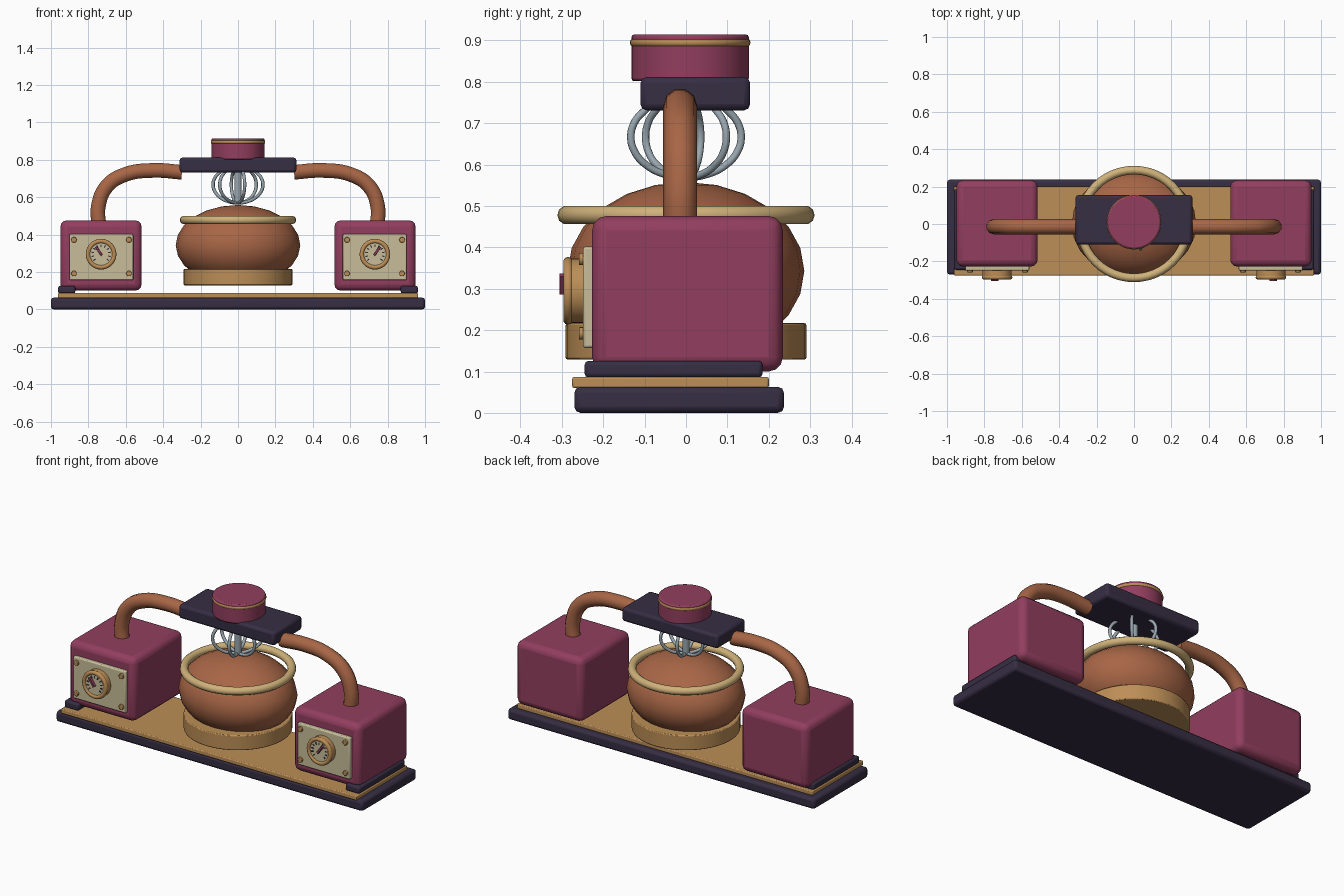
import bpy, math
from math import sin, cos, pi, radians

if "Cube" in bpy.data.objects:
    bpy.data.objects.remove(bpy.data.objects["Cube"])

def mat(name, r, g, b):
    lin = lambda c: ((c / 255 + 0.055) / 1.055) ** 2.4 if c > 10 else c / 255 / 12.92
    m = bpy.data.materials.new(name)
    m.diffuse_color = (lin(r), lin(g), lin(b), 1)
    m.use_nodes = True
    m.node_tree.nodes["Principled BSDF"].inputs["Base Color"].default_value = m.diffuse_color
    return m

MAGENTA = mat("berry_red", 146, 62, 94)
DARK = mat("dark_plum", 54, 46, 68)
WOOD = mat("honey_wood", 188, 142, 86)
COPPER = mat("copper_brown", 168, 102, 70)
RIM = mat("pale_gold", 208, 178, 122)
CREAM = mat("cream_plate", 200, 190, 155)
STEEL = mat("steel_grey", 152, 166, 174)

def finish(name, m, angle=35):
    o = bpy.context.object
    o.name = name
    o.data.materials.clear()
    o.data.materials.append(m)
    bpy.ops.object.shade_smooth_by_angle(angle=radians(angle))
    return o

def bevel(o, w, seg=2):
    b = o.modifiers.new("bevel", 'BEVEL')
    b.width, b.segments, b.limit_method = w, seg, 'ANGLE'

def box(name, m, x, y, z, bev=0.0, seg=2, rot=0.0):
    """x, y, z are (low, high) pairs"""
    mid = [(a + b) / 2 for a, b in (x, y, z)]
    bpy.ops.mesh.primitive_cube_add(size=1, location=mid)
    o = bpy.context.object
    o.scale = [abs(b - a) for a, b in (x, y, z)]
    bpy.ops.object.transform_apply(location=False, rotation=False, scale=True)
    o.rotation_euler[1] = rot
    o = finish(name, m)
    if bev:
        bevel(o, bev, seg)
    return o

def cyl(name, m, r, loc, depth, along_y=False, bev=0.0, verts=32):
    bpy.ops.mesh.primitive_cylinder_add(vertices=verts, radius=r, depth=depth, location=loc,
                                        rotation=(pi / 2 if along_y else 0, 0, 0))
    o = finish(name, m)
    if bev:
        bevel(o, bev)
    return o

def ring(name, m, major, minor, loc, along_y=False, segs=40):
    bpy.ops.mesh.primitive_torus_add(major_radius=major, minor_radius=minor, location=loc,
                                     major_segments=segs, minor_segments=10,
                                     rotation=(pi / 2 if along_y else 0, 0, 0))
    return finish(name, m, 60)

def tube(name, m, pts, r, smooth=True):
    cu = bpy.data.curves.new(name, 'CURVE')
    cu.dimensions = '3D'
    cu.bevel_depth, cu.bevel_resolution, cu.use_fill_caps = r, 3, True
    cu.resolution_u = 6
    sp = cu.splines.new('BEZIER')
    sp.bezier_points.add(len(pts) - 1)
    for p, co in zip(sp.bezier_points, pts):
        p.co = co
        p.handle_left_type = p.handle_right_type = 'AUTO'
    o = bpy.data.objects.new(name, cu)
    bpy.context.collection.objects.link(o)
    bpy.ops.object.select_all(action='DESELECT')
    o.select_set(True)
    bpy.context.view_layer.objects.active = o
    bpy.ops.object.convert(target='MESH')
    return finish(name, m, 50)

# Base slabs
box("base_slab", DARK, (-1, 1), (-0.27, 0.237), (0, 0.063), 0.015)
box("base_board", WOOD, (-0.963, 0.963), (-0.275, 0.2), (0.06, 0.087), 0.005)

# Side units: block, foot, gauge and arm, repeated on each side
for s, side in ((-1, "left"), (1, "right")):
    box(side + "_block", MAGENTA, (s * 0.515, s * 0.95), (-0.227, 0.234), (0.1, 0.476), 0.035, 3)
    box(side + "_foot", DARK, (s * 0.87, s * 0.962), (-0.245, 0.185), (0.085, 0.126), 0.01)
    box(side + "_gauge_plate", CREAM, (s * 0.56, s * 0.902), (-0.249, -0.22), (0.157, 0.402), 0.006)
    for x in (0.583, 0.877):
        for z in (0.192, 0.372):
            cyl(side + "_screw", WOOD, 0.015, (s * x, -0.25, z), 0.018, True, 0.003, 16)
    cx, cz = s * 0.732, 0.295
    cyl(side + "_dial_body", WOOD, 0.078, (cx, -0.264, cz), 0.04, True, 0.004)
    ring(side + "_dial_ring", WOOD, 0.07, 0.012, (cx, -0.285, cz), True, 32)
    cyl(side + "_dial_face", CREAM, 0.062, (cx, -0.285, cz), 0.008, True)
    for i in range(11):
        a = radians(-130 + 26 * i)
        tx, tz = cx + 0.046 * sin(a), cz + 0.046 * cos(a)
        box(side + "_tick", DARK, (tx - 0.003, tx + 0.003), (-0.292, -0.286),
            (tz - 0.007, tz + 0.007), rot=a)
    a = s * radians(35)
    px, pz = cx + 0.02 * sin(a), cz + 0.02 * cos(a)
    box(side + "_pointer", MAGENTA, (px - 0.006, px + 0.006), (-0.306, -0.286),
        (pz - 0.028, pz + 0.028), 0.002, rot=a)
    path = [(0.743, 0.44), (0.747, 0.55), (0.7, 0.66), (0.6, 0.722), (0.45, 0.743), (0.3, 0.733)]
    tube(side + "_arm", COPPER, [(s * x, -0.014, z) for x, z in path], 0.041)

# Mixing head
box("head_bar", DARK, (-0.312, 0.312), (-0.11, 0.155), (0.731, 0.812), 0.015)
cyl("head_cap", MAGENTA, 0.142, (0, 0.01, 0.858), 0.113, bev=0.007, verts=40)
ring("head_cap_band", WOOD, 0.135, 0.011, (0, 0.01, 0.895))

# Whisk: central shaft and three wire loops
cyl("whisk_shaft", STEEL, 0.02, (0, 0, 0.65), 0.17, verts=20)
for k in range(3):
    d = radians(45 + 60 * k)
    loop = []
    for i in range(13):
        t = radians(-225 + 22.5 * i)
        r, z = 0.138 * cos(t), 0.667 + 0.098 * sin(t)
        loop.append((r * cos(d), r * sin(d), z))
    tube("whisk_wire", STEEL, loop, 0.009)

# Bowl, its rim and its stand
bpy.ops.mesh.primitive_uv_sphere_add(segments=24, ring_count=12, radius=1, location=(0, 0, 0.343))
bowl = bpy.context.object
bowl.scale = (0.333, 0.286, 0.215)
bpy.ops.object.transform_apply(location=False, rotation=False, scale=True)
finish("bowl", COPPER, 60)
ring("bowl_rim", RIM, 0.288, 0.023, (0, 0, 0.478), segs=48)
cyl("bowl_stand", WOOD, 0.291, (0, 0, 0.173), 0.088, bev=0.005, verts=40)
